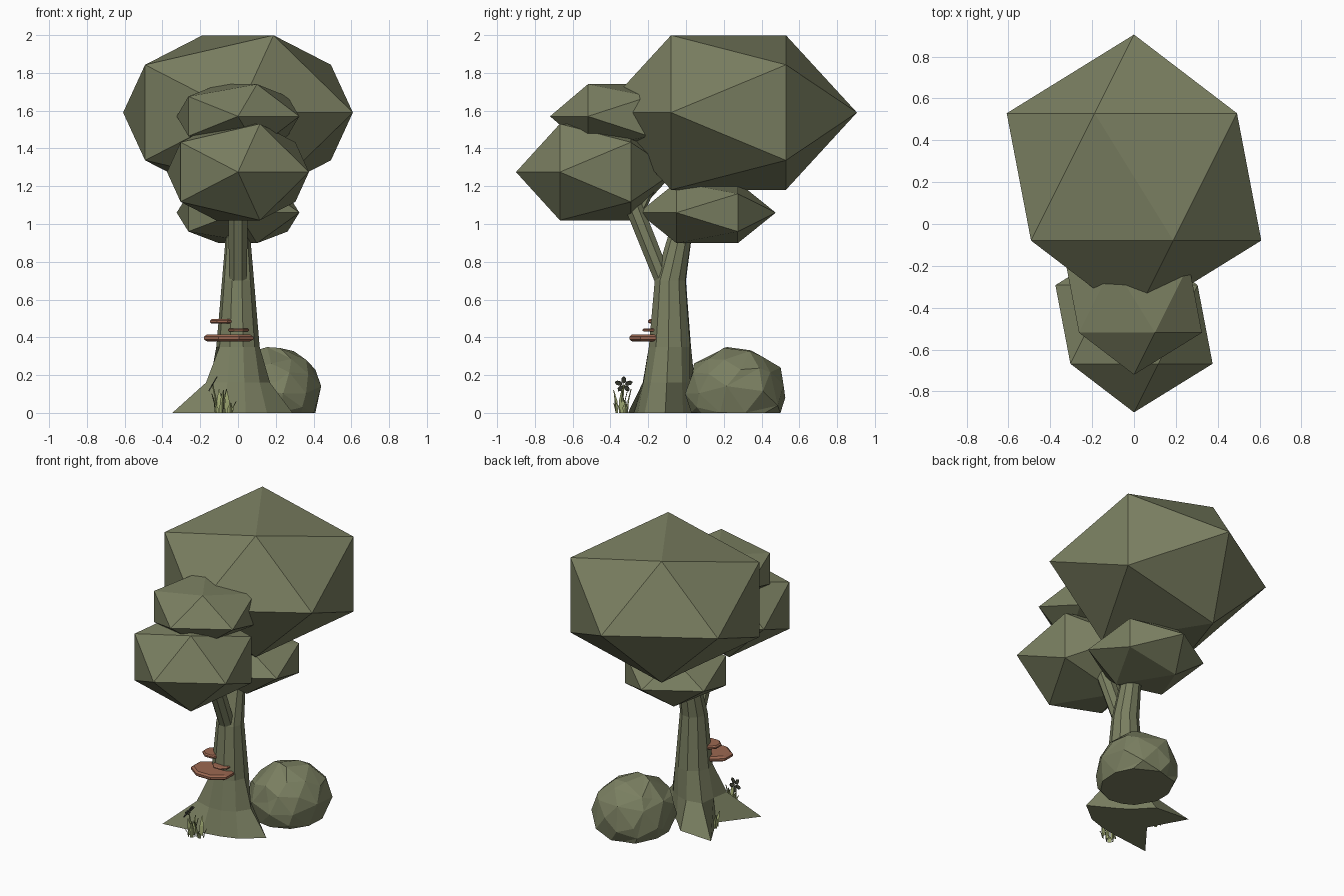
import bpy, bmesh, math, random
from mathutils import Vector, Matrix

random.seed(4)
cube = bpy.data.objects.get("Cube")
if cube:
    bpy.data.objects.remove(cube)


def material(name, rgb):
    m = bpy.data.materials.new(name)
    m.use_nodes = True
    m.diffuse_color = (*rgb, 1)
    m.node_tree.nodes["Principled BSDF"].inputs["Base Color"].default_value = (*rgb, 1)
    return m


olive = material("olive", (0.195, 0.212, 0.119))
rust = material("rust_brown", (0.33, 0.137, 0.082))
pale_green = material("pale_green", (0.352, 0.402, 0.17))
dark_grey = material("dark_grey_green", (0.071, 0.076, 0.053))


def finish(name, bm, mat):
    bmesh.ops.recalc_face_normals(bm, faces=bm.faces)
    mesh = bpy.data.meshes.new(name)
    bm.to_mesh(mesh)
    bm.free()
    mesh.materials.append(mat)
    obj = bpy.data.objects.new(name, mesh)
    bpy.context.collection.objects.link(obj)
    return obj


def loft(bm, rings):
    """Skin a list of equal-length point rings and cap both ends."""
    loops = [[bm.verts.new(p) for p in ring] for ring in rings]
    n = len(loops[0])
    for low, high in zip(loops, loops[1:]):
        for i in range(n):
            j = (i + 1) % n
            bm.faces.new((low[i], low[j], high[j], high[i]))
    bm.faces.new(loops[0][::-1])
    bm.faces.new(loops[-1])


def circle(centre, radii, turn=0.0):
    n = len(radii)
    return [Vector(centre) + Vector((r * math.cos(turn + math.tau * i / n),
                                     r * math.sin(turn + math.tau * i / n), 0))
            for i, r in enumerate(radii)]


# Foliage: stretched icosahedra with their poles along y
def foliage(name, centre, width, height):
    bm = bmesh.new()
    bmesh.ops.create_icosphere(bm, subdivisions=1, radius=1)
    place = (Matrix.Translation(centre) @ Matrix.Diagonal((width, width, height, 1))
             @ Matrix.Rotation(math.pi / 2, 4, 'X'))
    bmesh.ops.transform(bm, matrix=place, verts=bm.verts)
    finish(name, bm, olive)


foliage("main_crown", (0, 0.225, 1.59), 0.68, 0.481)
foliage("front_crown", (0, -0.48, 1.275), 0.42, 0.30)
foliage("upper_crown", (0, -0.357, 1.57), 0.363, 0.20)
foliage("lower_back_crown", (0, 0.112, 1.06), 0.363, 0.19)

# Trunk: flaring into roots at the bottom, bending back at the top
turn = math.radians(-4)
bm = bmesh.new()
base = [0.29, 0.14, 0.13, 0.24, 0.39, 0.17, 0.41, 0.2, 0.17, 0.2]
flare = [0.17, 0.13, 0.12, 0.14, 0.18, 0.15, 0.2, 0.15, 0.14, 0.15]
rings = [circle((0, -0.09, 0), base, turn), circle((0, -0.09, 0.16), flare, turn)]
for y, z, r in [(-0.085, 0.35, 0.115), (-0.083, 0.7, 0.085),
                (-0.04, 0.9, 0.068), (0.03, 1.15, 0.06)]:
    rings.append(circle((0, y, z), [r] * 10, turn))
loft(bm, rings)
finish("trunk", bm, olive)


# Branches
def branch(name, start, end, r0, r1):
    bm = bmesh.new()
    loft(bm, [circle(start, [r0] * 8, math.pi / 8), circle(end, [r1] * 8, math.pi / 8)])
    finish(name, bm, olive)


branch("front_branch", (0, -0.12, 0.70), (0, -0.32, 1.2), 0.052, 0.055)
branch("upper_branch", (0, -0.25, 1.05), (0, -0.13, 1.3), 0.025, 0.025)

# Boulder: lumpy sphere with a flat underside
bm = bmesh.new()
bmesh.ops.create_icosphere(bm, subdivisions=3, radius=1)
bmesh.ops.dissolve_limit(bm, angle_limit=0.01, verts=bm.verts, edges=bm.edges)
for v in bm.verts:
    v.co *= random.uniform(0.93, 1.03)
    v.co = Vector((0.2 + 0.245 * v.co.x, 0.265 + 0.27 * v.co.y, 0.11 + 0.24 * v.co.z))
bmesh.ops.bisect_plane(bm, geom=bm.verts[:] + bm.edges[:] + bm.faces[:],
                       plane_co=(0, 0, 0), plane_no=(0, 0, -1), clear_outer=True)
bmesh.ops.holes_fill(bm, edges=[e for e in bm.edges if e.is_boundary])
boulder = finish("boulder", bm, olive)
decimate = boulder.modifiers.new("facets", 'DECIMATE')
decimate.ratio = 0.3


# Bracket mushrooms on the front of the trunk
def bracket(name, x, y, z, rx, ry, thick):
    bm = bmesh.new()
    rings = []
    for level, scale in [(0, 0.85), (0.3, 1), (0.7, 1), (1, 0.88)]:
        ring = circle((0, 0, 0), [scale] * 8, math.pi / 8)
        rings.append([Vector((x + p.x * rx, y + p.y * ry, z + level * thick)) for p in ring])
    loft(bm, rings)
    finish(name, bm, rust)


bracket("large_bracket", -0.05, -0.2, 0.378, 0.142, 0.108, 0.036)
bracket("middle_bracket", 0.003, -0.17, 0.43, 0.06, 0.065, 0.016)
bracket("top_bracket", -0.083, -0.14, 0.472, 0.071, 0.065, 0.024)


# Grass: thin tapering blades that lean outward
def blade(bm, x, y, height, lean, angle):
    out = Vector((math.cos(angle), math.sin(angle), 0))
    side = Vector((-out.y, out.x, 0))
    rings = []
    for t, width in [(0, 0.011), (0.5, 0.013), (1, 0.002)]:
        mid = Vector((x, y, height * t)) + out * lean * t * t
        rings.append([mid + side * width, mid + out * 0.004, mid - side * width])
    loft(bm, rings)


bm = bmesh.new()
for cx, cy, count in [(-0.1, -0.35, 5), (-0.05, -0.33, 4), (-0.2, -0.02, 3)]:
    for i in range(count):
        angle = math.tau * i / count + 0.3
        blade(bm, cx + 0.02 * math.cos(angle), cy + 0.02 * math.sin(angle),
              random.uniform(0.05, 0.13), 0.02, angle)
finish("grass", bm, pale_green)

# Flower: stem with five petals facing sideways
centre = Vector((-0.135, -0.33, 0.15))
bm = bmesh.new()
loft(bm, [circle((-0.11, -0.31, 0), [0.005] * 5), circle((-0.12, -0.335, 0.08), [0.005] * 5),
          circle(centre, [0.004] * 5)])
finish("flower_stem", bm, pale_green)

bm = bmesh.new()
tilt = Matrix.Rotation(math.radians(30), 3, 'Y')
for i in range(5):
    spin = Matrix.Rotation(math.tau * i / 5, 3, 'X')
    rings = []
    for x in (-0.003, 0.003):
        outline = circle((0, 0, 0), [1] * 6)
        rings.append([centre + tilt @ spin @ Vector((x, p.y * 0.013, 0.028 + p.x * 0.021))
                      for p in outline])
    loft(bm, rings)
finish("flower_petals", bm, dark_grey)
